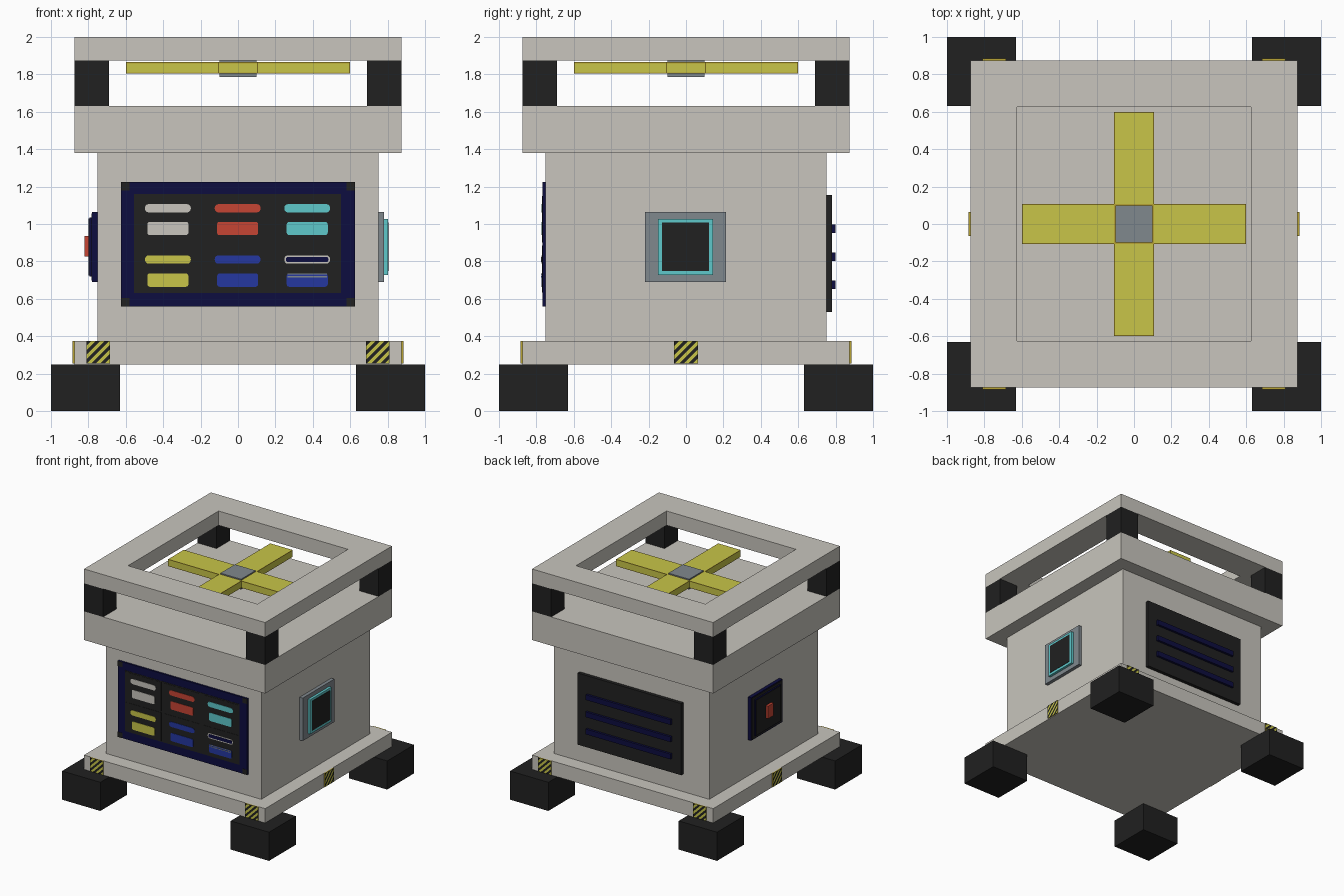
import bpy, bmesh, math
from mathutils import Vector, Matrix

if "Cube" in bpy.data.objects:
    bpy.data.objects.remove(bpy.data.objects["Cube"])

COLOURS = {
    "beige": (0.58, 0.56, 0.51), "charcoal": (0.015, 0.015, 0.015),
    "navy": (0.004, 0.004, 0.051), "blue": (0.018, 0.039, 0.352),
    "red": (0.565, 0.058, 0.034), "cyan": (0.114, 0.578, 0.597),
    "yellow": (0.578, 0.558, 0.065), "ochre": (0.479, 0.366, 0.034),
    "grey": (0.216, 0.246, 0.27),
}
MATS = {}
for label, rgb in COLOURS.items():
    MATS[label] = bpy.data.materials.new(label)
    MATS[label].diffuse_color = (*rgb, 1)


def finish(name, bm, *colours):
    bmesh.ops.recalc_face_normals(bm, faces=bm.faces)
    mesh = bpy.data.meshes.new(name)
    bm.to_mesh(mesh)
    bm.free()
    for c in colours:
        mesh.materials.append(MATS[c])
    obj = bpy.data.objects.new(name, mesh)
    bpy.context.collection.objects.link(obj)
    return obj


def box_bm(lo, hi):
    bm = bmesh.new()
    bmesh.ops.create_cube(bm, size=1)
    for v in bm.verts:
        v.co = Vector([lo[i] if v.co[i] < 0 else hi[i] for i in range(3)])
    return bm


def box(name, x, y, z, colour):
    return finish(name, box_bm((x[0], y[0], z[0]), (x[1], y[1], z[1])), colour)


def four_corners(name, inner, outer, z, colour):
    for sx in (-1, 1):
        for sy in (-1, 1):
            box(name, sorted((sx * inner, sx * outer)),
                sorted((sy * inner, sy * outer)), z, colour)


# main housing
four_corners("foot", 0.63, 1.0, (0, 0.25), "charcoal")
box("base_plate", (-0.875, 0.875), (-0.875, 0.875), (0.25, 0.375), "beige")
box("body", (-0.75, 0.75), (-0.75, 0.75), (0.375, 1.38), "beige")
box("upper_slab", (-0.875, 0.875), (-0.875, 0.875), (1.38, 1.63), "beige")
four_corners("corner_post", 0.69, 0.875, (1.63, 1.875), "charcoal")

# open square frame on top
bm = bmesh.new()
corners = [(-1, -1), (1, -1), (1, 1), (-1, 1)]
outer = [bm.verts.new((a * 0.875, b * 0.875, 1.875)) for a, b in corners]
inner = [bm.verts.new((a * 0.625, b * 0.625, 1.875)) for a, b in corners]
for i in range(4):
    j = (i + 1) % 4
    bm.faces.new((outer[i], outer[j], inner[j], inner[i]))
ext = bmesh.ops.extrude_face_region(bm, geom=bm.faces[:])
bmesh.ops.translate(bm, vec=(0, 0, 0.125),
                    verts=[g for g in ext["geom"] if isinstance(g, bmesh.types.BMVert)])
finish("top_frame", bm, "beige")

# fan with four blades, each face edged in ochre
box("fan_hub", (-0.1, 0.1), (-0.1, 0.1), (1.785, 1.875), "grey")
for k in range(4):
    bm = box_bm((0.1, -0.108, 1.805), (0.6, 0.108, 1.865))
    bmesh.ops.recalc_face_normals(bm, faces=bm.faces)
    rim = bmesh.ops.inset_individual(bm, faces=bm.faces[:], thickness=0.008)
    for f in rim["faces"]:
        f.material_index = 1
    bmesh.ops.rotate(bm, verts=bm.verts, matrix=Matrix.Rotation(k * math.pi / 2, 3, 'Z'))
    finish("fan_blade", bm, "yellow", "ochre")


# front control panel
def bar(name, cx, cz, w, h, y, colour, r):
    """Upright plate with rounded corners, reaching from the panel out to y."""
    bm = bmesh.new()
    ring = []
    for q, (sx, sz) in enumerate([(1, 1), (-1, 1), (-1, -1), (1, -1)]):
        for s in range(4):
            a = (q + s / 3) * math.pi / 2
            ring.append(bm.verts.new((cx + sx * (w / 2 - r) + r * math.cos(a), y,
                                      cz + sz * (h / 2 - r) + r * math.sin(a))))
    face = bm.faces.new(ring)
    ext = bmesh.ops.extrude_face_region(bm, geom=[face])
    bmesh.ops.translate(bm, vec=(0, 0.004, 0),
                        verts=[g for g in ext["geom"] if isinstance(g, bmesh.types.BMVert)])
    finish(name, bm, colour)


box("control_panel", (-0.625, 0.625), (-0.766, -0.75), (0.56, 1.225), "navy")
box("panel_field", (-0.555, 0.55), (-0.768, -0.764), (0.63, 1.16), "charcoal")
for x in (-0.625, 0.58):
    for z in (0.56, 1.18):
        box("panel_corner", (x, x + 0.045), (-0.768, -0.764), (z, z + 0.045), "charcoal")

ROWS = [(1.025, 1.084, 0.976, ("beige", "red", "cyan")),
        (0.76, 0.81, 0.70, ("yellow", "blue", "blue"))]
for cell_z, thin_z, thick_z, row in ROWS:
    for cx, colour in zip((-0.375, -0.002, 0.37), row):
        box("display_cell", (cx - 0.172, cx + 0.172), (-0.770, -0.766),
            (cell_z - 0.125, cell_z + 0.125), "charcoal")
        last = row[0] == "yellow" and cx > 0.3
        bar("indicator_bar", cx, thin_z, 0.245, 0.045, -0.773,
            "beige" if last else colour, 0.02)
        bar("display_bar", cx, thick_z, 0.22, 0.072, -0.773, colour, 0.014)
        if last:
            bar("indicator_core", cx, thin_z, 0.226, 0.029, -0.775, "navy", 0.01)
            for dz in (0.018, 0.032):
                box("display_line", (cx - 0.105, cx + 0.105), (-0.775, -0.771),
                    (thick_z + dz - 0.003, thick_z + dz + 0.003), "grey")

# right side screen
box("screen_mount", (0.75, 0.78), (-0.22, 0.215), (0.69, 1.065), "grey")
box("screen_bezel", (0.78, 0.802), (-0.15, 0.145), (0.728, 1.028), "cyan")
box("screen_glass", (0.80, 0.805), (-0.127, 0.124), (0.75, 1.008), "charcoal")

# left side switch
box("switch_mount", (-0.78, -0.75), (-0.215, 0.215), (0.69, 1.065), "navy")
box("switch_face", (-0.783, -0.779), (-0.207, 0.207), (0.698, 1.057), "charcoal")
box("switch_plate", (-0.795, -0.78), (-0.175, 0.175), (0.72, 1.035), "navy")
box("switch_plate_face", (-0.798, -0.794), (-0.17, 0.17), (0.725, 1.03), "charcoal")
box("switch_button", (-0.82, -0.795), (-0.037, 0.037), (0.825, 0.935), "red")

# back vent with three ribs
box("vent_panel", (-0.5, 0.5), (0.75, 0.78), (0.53, 1.155), "charcoal")
for z in (0.675, 0.825, 0.975):
    box("vent_rib", (-0.41, 0.41), (0.78, 0.80), (z - 0.023, z + 0.023), "navy")


# striped warning plates around the base
def warning_plate(offset, turn):
    bm = box_bm((offset - 0.063, -0.884, 0.255), (offset + 0.063, -0.874, 0.375))
    step = 0.034
    slope = Vector((-1, 0, 1)).normalized()
    origin = Vector((offset, 0, 0.315))
    for i in range(-5, 6):
        bmesh.ops.bisect_plane(bm, geom=bm.verts[:] + bm.edges[:] + bm.faces[:],
                               plane_co=origin + slope * (i * step / 2), plane_no=slope)
    bmesh.ops.recalc_face_normals(bm, faces=bm.faces)
    for f in bm.faces:
        band = math.floor((f.calc_center_median() - origin).dot(slope) / (step / 2))
        f.material_index = (1 + band % 2) if f.normal.y < -0.5 else 0
    bmesh.ops.rotate(bm, verts=bm.verts, matrix=Matrix.Rotation(turn, 3, 'Z'))
    finish("warning_plate", bm, "ochre", "charcoal", "yellow")


for offset, quarter in ((-0.748, 0), (0.748, 0), (-0.748, 2), (0.748, 2), (0, 1), (0, 3)):
    warning_plate(offset, quarter * math.pi / 2)

for m in bpy.data.materials:
    if m.users and not m.is_grease_pencil:
        m.use_nodes = True
        m.node_tree.nodes["Principled BSDF"].inputs["Base Color"].default_value = m.diffuse_color
